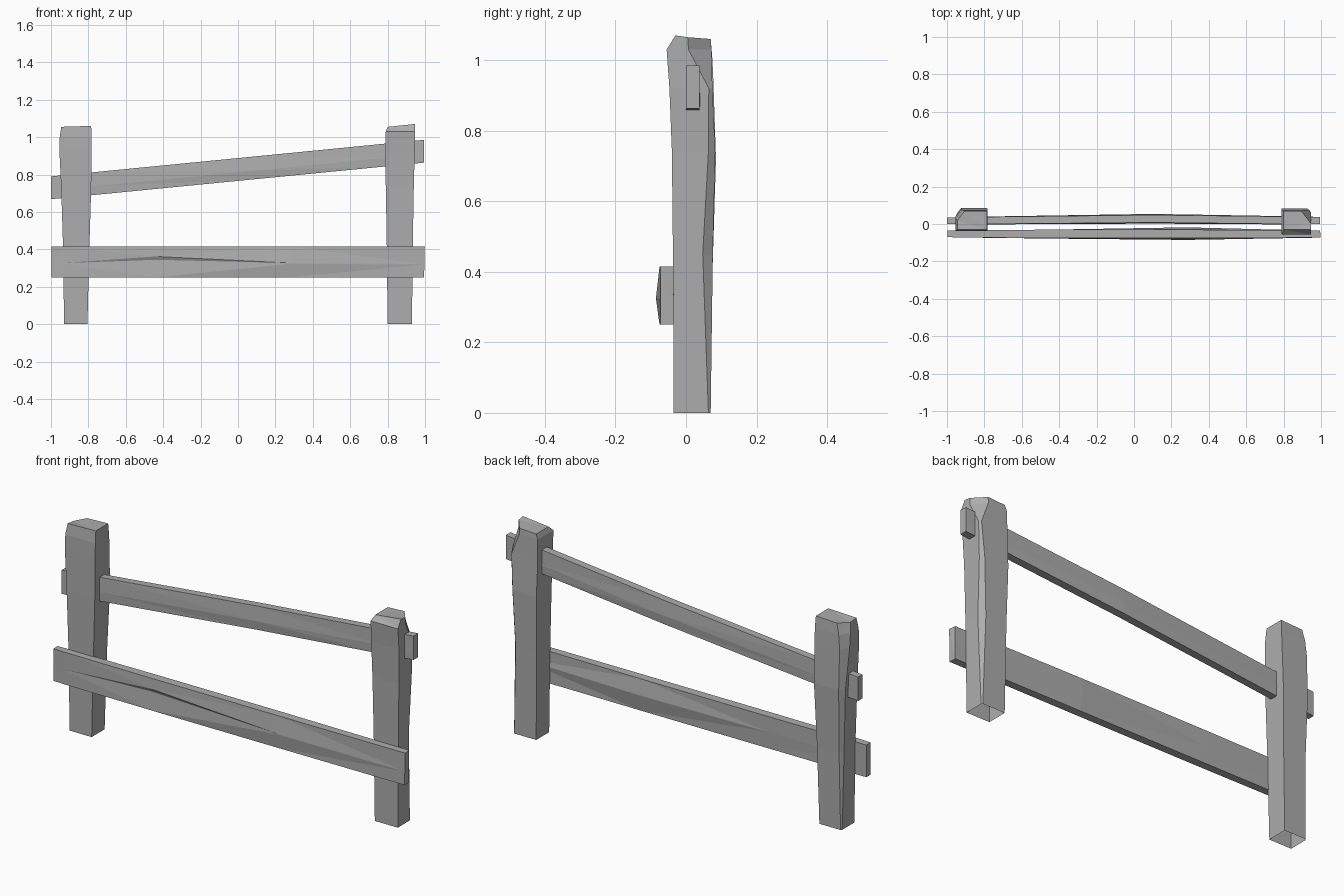
import bpy
import bmesh

cube = bpy.data.objects.get("Cube")
if cube:
    bpy.data.objects.remove(cube, do_unlink=True)

wood = bpy.data.materials.new("weathered grey")
wood.use_nodes = True
GREY = (0.42, 0.42, 0.42, 1)
wood.diffuse_color = GREY
wood.node_tree.nodes["Principled BSDF"].inputs["Base Color"].default_value = GREY


def loft(name, rings, close_start=True):
    """Skin matching rings of points into one flat-shaded part."""
    bm = bmesh.new()
    loops = [[bm.verts.new(p) for p in ring] for ring in rings]
    n = len(loops[0])
    for a, b in zip(loops, loops[1:]):
        for i in range(n):
            j = (i + 1) % n
            bm.faces.new((a[i], a[j], b[j], b[i]))
    if close_start:
        bm.faces.new(loops[0][::-1])
    bm.faces.new(loops[-1])
    bmesh.ops.triangulate(bm, faces=bm.faces)
    bmesh.ops.recalc_face_normals(bm, faces=bm.faces)
    mesh = bpy.data.meshes.new(name)
    bm.to_mesh(mesh)
    bm.free()
    mesh.materials.append(wood)
    bpy.context.collection.objects.link(bpy.data.objects.new(name, mesh))


def post(name, side, levels, tops):
    """Levels: height, inner x, outer x, front, back, chamfer of the outer back corner."""
    rings = []
    for z, inner, outer, front, back, cut in levels:
        rings.append([(side * inner, front, z), (side * outer, front, z),
                      (side * outer, back - cut * 1.3, z),
                      (side * (outer - cut), back, z), (side * inner, back, z)])
    # uneven sawn top
    rings[-1] = [(x, y, z) for (x, y, _), z in zip(rings[-1], tops)]
    loft(name, rings, close_start=False)


post("right_post", 1, [
    (0.00, 0.80, 0.93, -0.035, 0.07, 0.005),
    (0.45, 0.795, 0.935, -0.037, 0.076, 0.022),
    (0.74, 0.79, 0.94, -0.04, 0.083, 0.015),
    (0.92, 0.788, 0.945, -0.047, 0.075, 0.008),
    (1.03, 0.79, 0.945, -0.055, 0.072, 0.05),
    (1.06, 0.80, 0.945, -0.03, 0.07, 0.05)],
    (1.055, 1.07, 1.065, 1.06, 1.055))

post("left_post", -1, [
    (0.00, 0.805, 0.93, -0.035, 0.07, 0.005),
    (0.40, 0.795, 0.935, -0.036, 0.075, 0.015),
    (0.72, 0.785, 0.945, -0.038, 0.085, 0.02),
    (0.93, 0.783, 0.955, -0.038, 0.078, 0.03),
    (1.00, 0.783, 0.953, -0.037, 0.075, 0.035),
    (1.06, 0.785, 0.945, -0.03, 0.07, 0.04)],
    (1.06, 1.055, 1.05, 1.055, 1.06))

# Sloping top rail, bowed towards the back
rings = []
for x, front, back, ridge in [(-1, 0, 0.035, 0), (-0.78, 0, 0.04, 0.002),
                              (0.1, 0.008, 0.054, 0.006),
                              (0.8, 0, 0.042, 0.002), (0.995, 0, 0.038, 0)]:
    low, high = 0.766 + 0.098 * x, 0.888 + 0.098 * x
    mid = (low + high) / 2 - 0.015
    rings.append([(x, front, low), (x + 0.008 * (x < -0.9), front - ridge, mid),
                  (x, front, high), (x, back - ridge, high), (x, back, mid),
                  (x, back - ridge, low)])
loft("top_rail", rings)

# Level bottom rail with a split along its front: x, front, back, split height and gap
rings = []
for x, front, back, split, gap in [(-0.998, -0.07, -0.035, 0.325, 0),
                                   (-0.93, -0.072, -0.034, 0.325, 0),
                                   (-0.44, -0.078, -0.03, 0.36, 0.014),
                                   (0.28, -0.085, -0.018, 0.325, 0),
                                   (0.995, -0.073, -0.036, 0.32, 0)]:
    end = 0.012 * (abs(x) > 0.95) * (1 if x < 0 else -1)
    edge = max(front, -0.075)
    rings.append([(x, edge, 0.25), (x + end, front + gap * 0.7, split - gap - 0.002),
                  (x + end, front, split + 0.002), (x - end * (x > 0.9) * 0.3, edge, 0.415),
                  (x, min(back, -0.03), 0.415), (x, back, 0.335),
                  (x, min(back, -0.034), 0.25)])
loft("bottom_rail", rings)
